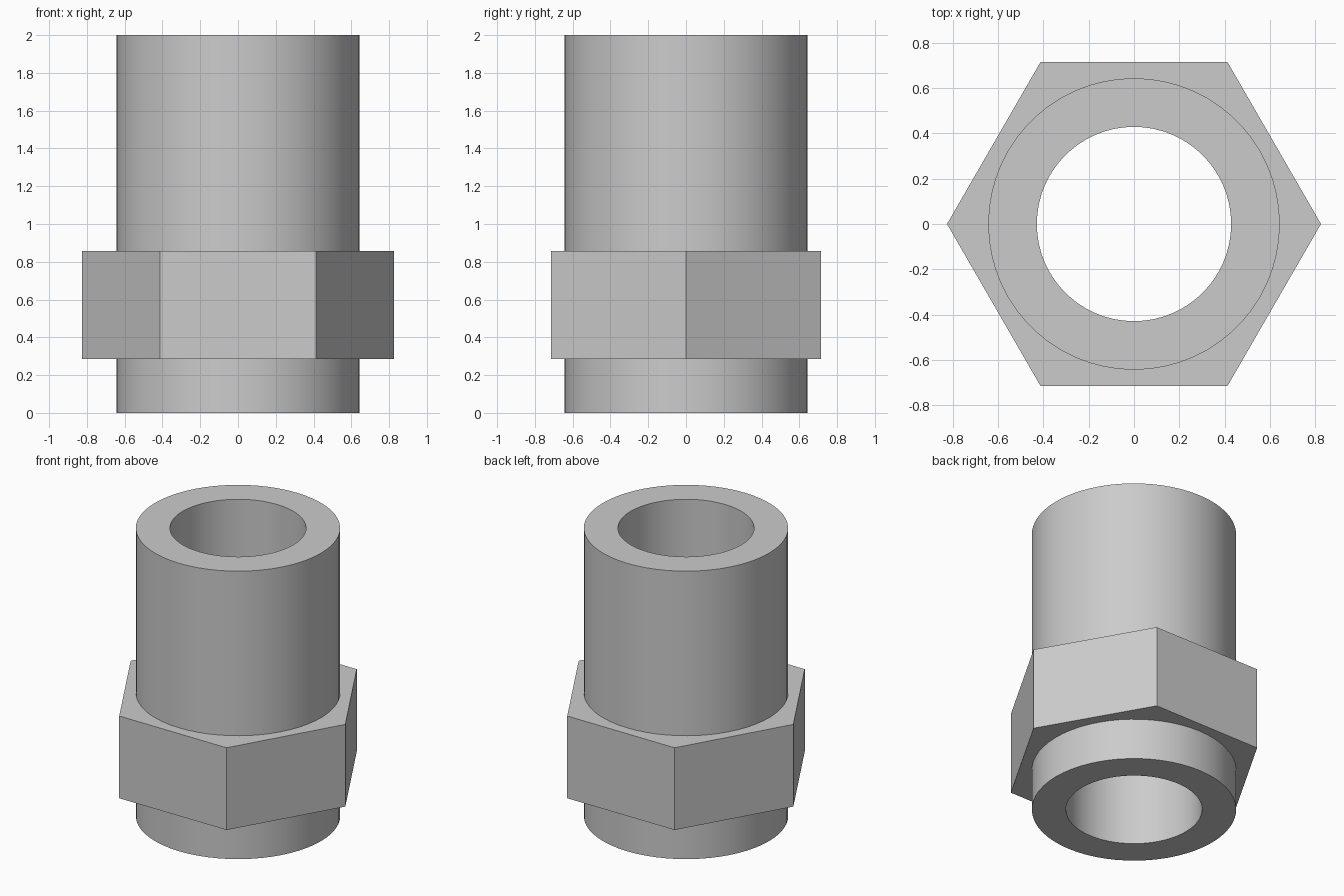
import bpy, bmesh
from math import pi, cos, sin, radians

if "Cube" in bpy.data.objects:
    bpy.data.objects.remove(bpy.data.objects["Cube"])

SEG = 60                       # divisible by 6 so hexagon corners fall on vertices
R_OUT, R_BORE, APOTHEM = 0.643, 0.4286, 0.7143
Z_HEX0, Z_HEX1, HEIGHT = 0.2857, 0.857, 2.0

bm = bmesh.new()


def circle(r):
    return lambda a: r


def hexagon(apothem):
    return lambda a: apothem / cos(a % (pi / 3) - pi / 6)


def ring(radius_at, z):
    verts = []
    for i in range(SEG):
        a = 2 * pi * i / SEG
        r = radius_at(a)
        verts.append(bm.verts.new((r * cos(a), r * sin(a), z)))
    return verts


# Closed cross-section: sleeve, hexagonal collar, sleeve, bore
outer, bore, collar = circle(R_OUT), circle(R_BORE), hexagon(APOTHEM)
section = [(bore, 0), (outer, 0), (outer, Z_HEX0), (collar, Z_HEX0),
           (collar, Z_HEX1), (outer, Z_HEX1), (outer, HEIGHT), (bore, HEIGHT)]
rings = [ring(shape, z) for shape, z in section]

for k, lower in enumerate(rings):
    upper = rings[(k + 1) % len(rings)]
    for i in range(SEG):
        j = (i + 1) % SEG
        bm.faces.new((lower[i], lower[j], upper[j], upper[i]))
bmesh.ops.recalc_face_normals(bm, faces=bm.faces)

# Merge each flat of the collar into one clean face
flats = [v for r in (rings[3], rings[4]) for v in r]
edges = [e for e in bm.edges if e.verts[0] in flats and e.verts[1] in flats]
bmesh.ops.dissolve_limit(bm, angle_limit=radians(1), verts=flats, edges=edges)

mesh = bpy.data.meshes.new("hex_pipe_fitting")
bm.to_mesh(mesh)
bm.free()
fitting = bpy.data.objects.new("hex_pipe_fitting", mesh)
bpy.context.collection.objects.link(fitting)

# Smooth round walls, crisp rims and hexagon corners
bpy.context.view_layer.objects.active = fitting
fitting.select_set(True)
bpy.ops.object.shade_smooth_by_angle(angle=radians(30))
